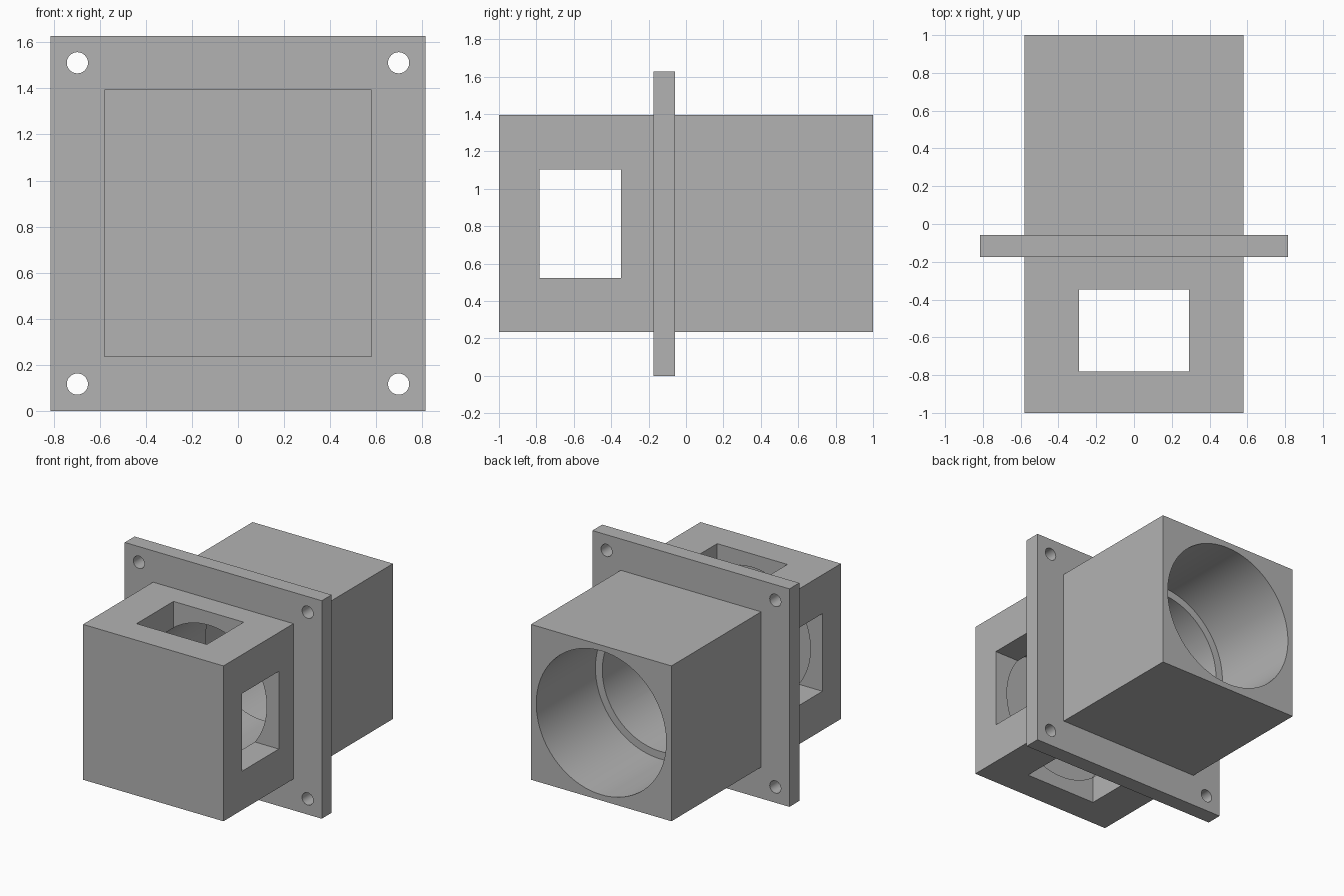
import bpy
import math
from mathutils import Matrix, Vector

cube = bpy.data.objects.get("Cube")
if cube:
    bpy.data.objects.remove(cube, do_unlink=True)

MID = 0.814          # height of the bore axis
HALF = 0.58          # half width of the square body
FLANGE = 0.814       # half width of the flange
BORE_R, SEAT_R = 0.48, 0.537

grey = bpy.data.materials.new("plain_grey")
grey.use_nodes = True
grey.diffuse_color = (0.45, 0.45, 0.45, 1)
grey.node_tree.nodes["Principled BSDF"].inputs["Base Color"].default_value = (0.45, 0.45, 0.45, 1)


def block(name, half_x, half_z, y0, y1):
    """Box centred on the bore axis, spanning y0 to y1."""
    bpy.ops.mesh.primitive_cube_add(size=2, location=(0, 0, 0))
    ob = bpy.context.object
    ob.name = name
    size = Vector((half_x, (y1 - y0) / 2, half_z))
    ob.data.transform(Matrix.Translation((0, (y0 + y1) / 2, MID)) @ Matrix.Diagonal(size.to_4d()))
    return ob


def rod(name, radius, y0, y1, x=0, z=MID, sides=96):
    """Cylinder along y, spanning y0 to y1."""
    bpy.ops.mesh.primitive_cylinder_add(vertices=sides, radius=radius, depth=y1 - y0)
    ob = bpy.context.object
    ob.name = name
    ob.data.transform(Matrix.Translation((x, (y0 + y1) / 2, z)) @ Matrix.Rotation(math.pi / 2, 4, "X"))
    return ob


def combine(target, tool, operation):
    mod = target.modifiers.new(operation.lower(), "BOOLEAN")
    mod.operation = operation
    mod.solver = "EXACT"
    mod.object = tool
    bpy.ops.object.select_all(action="DESELECT")
    target.select_set(True)
    bpy.context.view_layer.objects.active = target
    bpy.ops.object.modifier_apply(modifier=mod.name)
    bpy.data.objects.remove(tool, do_unlink=True)


# Square body with its mounting flange
housing = block("flanged_housing", HALF, HALF, -1, 1)
combine(housing, block("flange", FLANGE, FLANGE, -0.174, -0.058), "UNION")

# Stepped blind bore, open at the back
combine(housing, rod("bore", BORE_R, -0.88, 0.5), "DIFFERENCE")
combine(housing, rod("seat", SEAT_R, 0.302, 1.2), "DIFFERENCE")

# Windows through the sides and through top and bottom
combine(housing, block("side_windows", 1, 0.29, -0.782, -0.347), "DIFFERENCE")
combine(housing, block("vertical_windows", 0.29, 1, -0.782, -0.347), "DIFFERENCE")

# Bolt holes in the flange corners
for sx in (-1, 1):
    for sz in (-1, 1):
        hole = rod("bolt_hole", 0.046, -0.3, 0.1, sx * 0.697, MID + sz * 0.697, 32)
        combine(housing, hole, "DIFFERENCE")

housing.data.materials.clear()
housing.data.materials.append(grey)
bpy.ops.object.select_all(action="DESELECT")
housing.select_set(True)
bpy.context.view_layer.objects.active = housing
bpy.ops.object.shade_smooth_by_angle(angle=math.radians(30))
